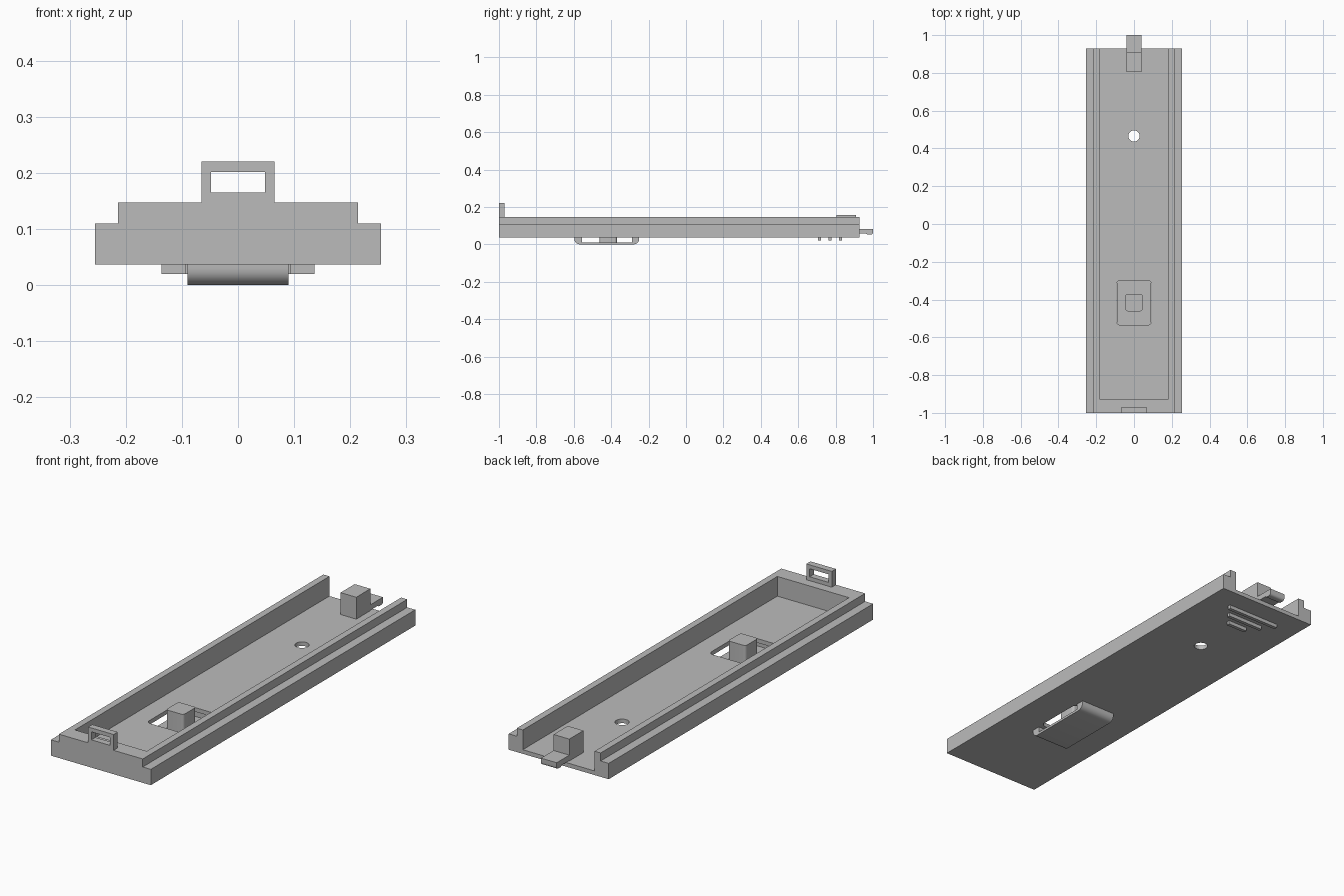
import bpy, bmesh, math
from mathutils import Vector

if "Cube" in bpy.data.objects:
    bpy.data.objects.remove(bpy.data.objects["Cube"], do_unlink=True)

grey = bpy.data.materials.new("plain_grey")
grey.use_nodes = True
grey.diffuse_color = (0.5, 0.5, 0.5, 1)
grey.node_tree.nodes["Principled BSDF"].inputs["Base Color"].default_value = (0.5, 0.5, 0.5, 1)


def prism(name, profile, axis, lo, hi):
    """Extrude a 2D profile along x, y or z between lo and hi."""
    place = {"x": lambda p, t: (t, p[0], p[1]),
             "y": lambda p, t: (p[0], t, p[1]),
             "z": lambda p, t: (p[0], p[1], t)}[axis]
    bm = bmesh.new()
    face = bm.faces.new([bm.verts.new(place(p, lo)) for p in profile])
    moved = bmesh.ops.extrude_face_region(bm, geom=[face])["geom"]
    shift = Vector(place((0, 0), hi - lo))
    bmesh.ops.translate(bm, vec=shift, verts=[v for v in moved if isinstance(v, bmesh.types.BMVert)])
    bmesh.ops.recalc_face_normals(bm, faces=bm.faces)
    mesh = bpy.data.meshes.new(name)
    bm.to_mesh(mesh)
    bm.free()
    mesh.materials.append(grey)
    obj = bpy.data.objects.new(name, mesh)
    bpy.context.collection.objects.link(obj)
    return obj


def arc(cx, cy, r, start, end, steps=6):
    angles = [math.radians(start + (end - start) * i / steps) for i in range(steps + 1)]
    return [(cx + r * math.cos(a), cy + r * math.sin(a)) for a in angles]


def rect(x0, x1, y0, y1, r=0):
    if not r:
        return [(x0, y0), (x1, y0), (x1, y1), (x0, y1)]
    return (arc(x1 - r, y1 - r, r, 0, 90) + arc(x0 + r, y1 - r, r, 90, 180)
            + arc(x0 + r, y0 + r, r, 180, 270) + arc(x1 - r, y0 + r, r, 270, 360))


def activate(obj):
    bpy.ops.object.select_all(action="DESELECT")
    obj.select_set(True)
    bpy.context.view_layer.objects.active = obj


def cut(obj, cutter):
    cutter.hide_render = True
    mod = obj.modifiers.new("cut", "BOOLEAN")
    mod.operation = "DIFFERENCE"
    mod.solver = "EXACT"
    mod.object = cutter
    activate(obj)
    bpy.ops.object.modifier_apply(modifier=mod.name)
    bpy.data.objects.remove(cutter, do_unlink=True)


def smooth(obj):
    activate(obj)
    bpy.ops.object.shade_smooth_by_angle(angle=math.radians(35))


BASE, FLOOR, STEP, TOP = 0.037, 0.056, 0.11, 0.147
BACK = 0.928

# Stepped channel body, open at the back
half = [(0.255, BASE), (0.255, STEP), (0.214, STEP), (0.214, TOP)]
body = prism("channel_body", half + [(-x, z) for x, z in reversed(half)], "y", -1, BACK)
cut(body, prism("pocket", rect(-0.183, 0.183, -0.927, 1.2), "z", FLOOR, 0.3))
cut(body, prism("window", rect(-0.093, 0.093, -0.535, -0.298, 0.022), "z", 0, 0.1))
cut(body, prism("screw_hole", arc(0, 0.466, 0.03, 0, 348.75, 31), "z", 0, 0.1))
smooth(body)

# Front loop
loop = prism("front_loop", rect(-0.065, 0.065, TOP, 0.22), "y", -1, -0.97)
cut(loop, prism("loop_opening", rect(-0.048, 0.048, 0.165, 0.202), "y", -1.1, -0.9))

# Bridge slung under the window, open at both sides
y0, y1, r = -0.597, -0.25, 0.03
bridge = prism("under_bridge",
               [(y0, BASE)] + arc(y0 + r, r, r, 180, 270) + arc(y1 - r, r, r, 270, 360)
               + [(y1, BASE), (-0.29, BASE), (-0.29, 0.011), (-0.555, 0.011), (-0.555, BASE)],
               "x", -0.09, 0.09)
smooth(bridge)

# Post standing on the bridge
post = prism("post", rect(-0.045, 0.045, -0.462, -0.37, 0.012), "z", 0.008, 0.1)
smooth(post)

# Back block and its hooked tongue
prism("back_block", rect(-0.04, 0.04, 0.805, 0.908), "z", FLOOR, 0.157)
tongue = prism("back_tongue",
               [(0.9, 0.083), (0.9, 0.058), (0.962, 0.058), (0.97, 0.052)]
               + arc(0.988, 0.064, 0.012, 270, 360) + [(1, 0.083)],
               "x", -0.04, 0.04)
smooth(tongue)

# Grip ribs beneath, growing towards the back
for i, half_len in enumerate((0.05, 0.094, 0.136)):
    y = 0.715 + 0.055 * i
    rib = prism("grip_rib_%d" % (i + 1), rect(-half_len, half_len, y - 0.008, y + 0.008), "z", 0.02, BASE)
